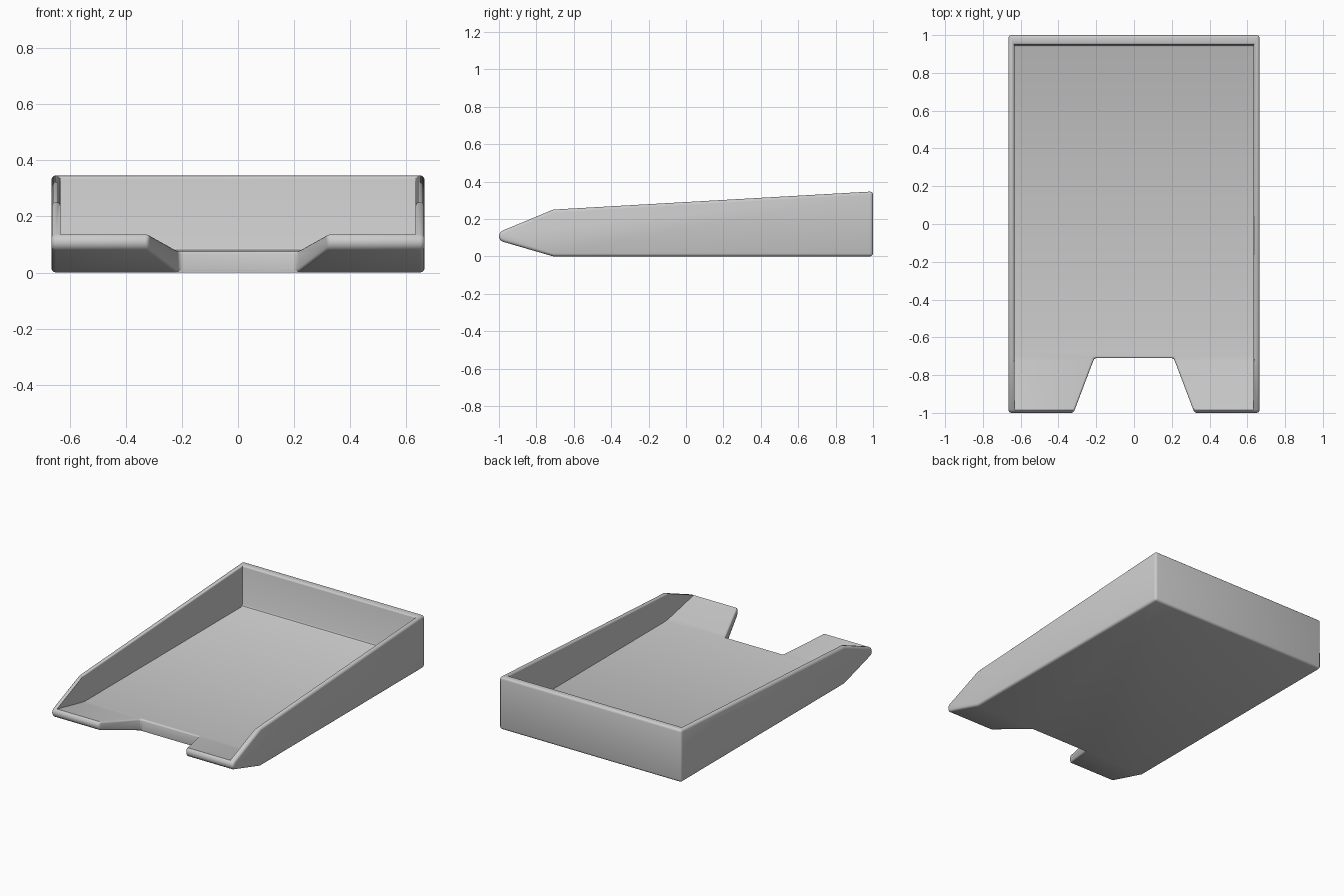
import bpy, bmesh, math

if "Cube" in bpy.data.objects:
    bpy.data.objects.remove(bpy.data.objects["Cube"])


def prism(name, pts, lo, hi, axis, bevel=0.0):
    """Extrude a closed outline: axis 'X' takes (y, z) points, axis 'Z' takes (x, y)."""
    bm = bmesh.new()
    place = (lambda p, t: (t, p[0], p[1])) if axis == 'X' else (lambda p, t: (p[0], p[1], t))
    a = [bm.verts.new(place(p, lo)) for p in pts]
    b = [bm.verts.new(place(p, hi)) for p in pts]
    bm.faces.new(a)
    bm.faces.new(b[::-1])
    for i in range(len(pts)):
        j = (i + 1) % len(pts)
        bm.faces.new((a[i], b[i], b[j], a[j]))
    bmesh.ops.recalc_face_normals(bm, faces=bm.faces)
    if bevel:
        edges = [e for e in bm.edges if e.calc_face_angle() > math.radians(50)]
        bmesh.ops.bevel(bm, geom=edges, offset=bevel, segments=3, profile=0.5,
                        affect='EDGES', clamp_overlap=True)
    me = bpy.data.meshes.new(name)
    bm.to_mesh(me)
    bm.free()
    ob = bpy.data.objects.new(name, me)
    bpy.context.collection.objects.link(ob)
    return ob


# Outer body: side profile with rounded nose, extruded across the width
nose = [(-0.972 + 0.028 * math.cos(math.radians(t)), 0.108 + 0.031 * math.sin(math.radians(t)))
        for t in (250, 225, 200, 180, 160, 135, 112)]
body_profile = [(1.0, 0.0), (-0.71, 0.0)] + nose + [(-0.71, 0.25), (1.0, 0.347)]
tray = prism("letter_tray", body_profile, -0.665, 0.665, 'X', 0.016)

# Inner space: level floor, lip rising to the front, small fillet at the back wall
inner_profile = [(0.95, 0.6), (0.95, 0.09), (0.945, 0.08), (0.935, 0.075), (-0.69, 0.075),
                 (-0.73, 0.081), (-0.97, 0.132), (-1.1, 0.16), (-1.1, 0.6)]
inner = prism("inner_cutter", inner_profile, -0.633, 0.633, 'X')

# Finger notch in the front edge
notch = prism("notch_cutter", [(-0.21, -0.71), (0.21, -0.71), (0.358, -1.1), (-0.358, -1.1)],
              -0.2, 0.6, 'Z')

for cutter in (inner, notch):
    m = tray.modifiers.new(cutter.name, 'BOOLEAN')
    m.operation = 'DIFFERENCE'
    m.solver = 'EXACT'
    m.object = cutter

# Bake the cuts, then soften the notch edges and the inner rim
deps = bpy.context.evaluated_depsgraph_get()
baked = bpy.data.meshes.new_from_object(tray.evaluated_get(deps))
tray.modifiers.clear()
tray.data = baked
for cutter in (inner, notch):
    bpy.data.objects.remove(cutter)

bm = bmesh.new()
bm.from_mesh(baked)
bmesh.ops.remove_doubles(bm, verts=bm.verts, dist=0.0005)


def soft(e):
    if len(e.link_faces) != 2 or e.calc_face_angle() < math.radians(35):
        return False
    c = (e.verts[0].co + e.verts[1].co) / 2
    in_notch = abs(c.x) < 0.4 and c.y < -0.6
    rim = c.z > 0.2 and e.is_convex and (abs(abs(c.x) - 0.633) < 0.004 or abs(c.y - 0.95) < 0.004)
    return in_notch or rim


bmesh.ops.bevel(bm, geom=[e for e in bm.edges if soft(e)], offset=0.011, segments=3,
                profile=0.5, affect='EDGES', clamp_overlap=True)
bm.to_mesh(baked)
bm.free()

bpy.context.view_layer.objects.active = tray
tray.select_set(True)
bpy.ops.object.shade_smooth_by_angle(angle=math.radians(32))
